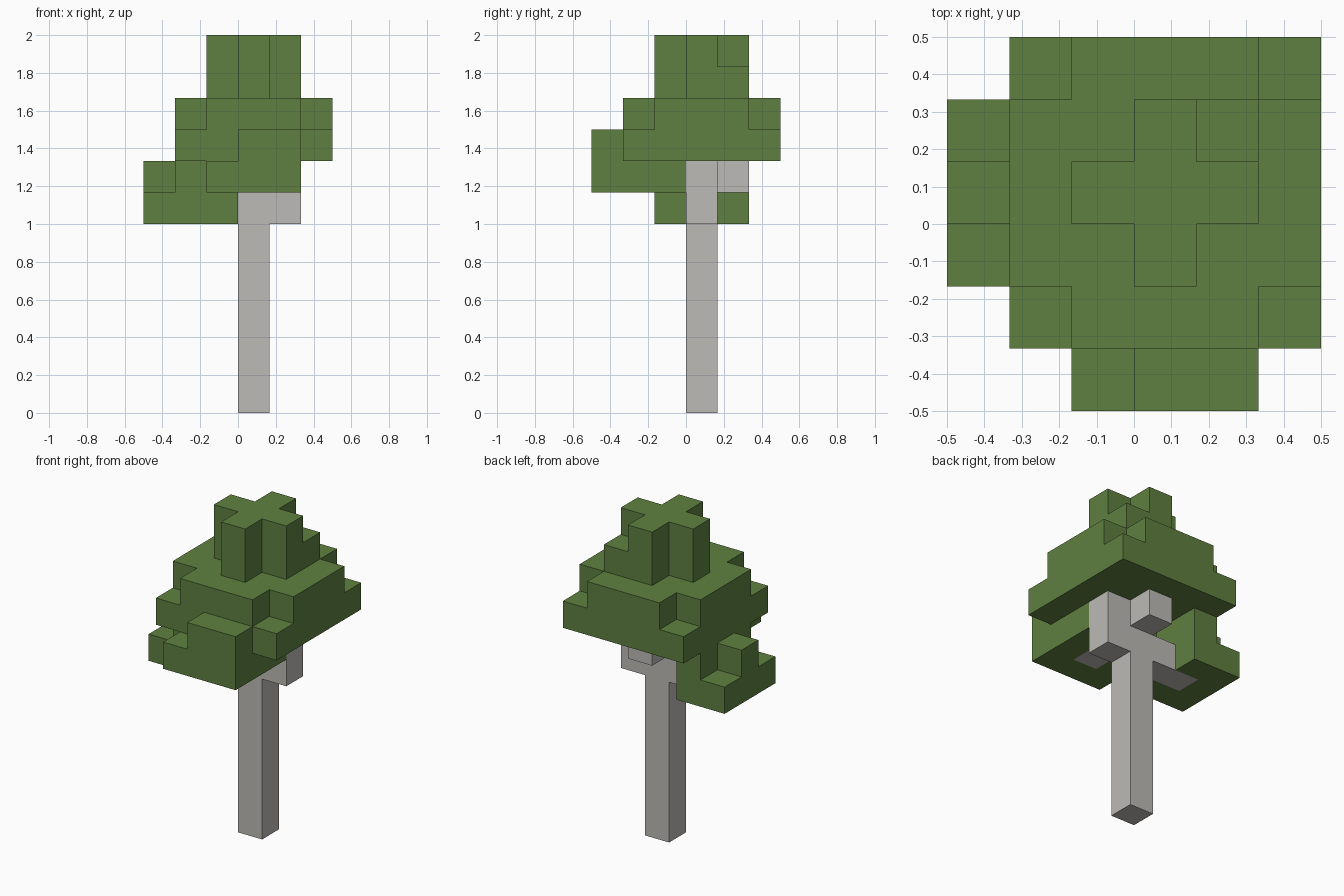
import bpy
import bmesh
from mathutils import Vector

if "Cube" in bpy.data.objects:
    bpy.data.objects.remove(bpy.data.objects["Cube"], do_unlink=True)

UNIT = 1 / 6                      # edge of one block
ORIGIN = Vector((-0.5, -0.5, 0))


def make_material(name, colour):
    mat = bpy.data.materials.new(name)
    mat.use_nodes = True
    mat.diffuse_color = (*colour, 1)
    mat.node_tree.nodes["Principled BSDF"].inputs["Base Color"].default_value = (*colour, 1)
    return mat


bark = make_material("grey bark", (0.51, 0.493, 0.465))
leaf = make_material("leaf green", (0.114, 0.216, 0.051))


def box(x, y, z):
    """Block cells inside inclusive index ranges."""
    return {(i, j, k)
            for i in range(x[0], x[1] + 1)
            for j in range(y[0], y[1] + 1)
            for k in range(z[0], z[1] + 1)}


def cross(z):
    """Plus-shaped column around the trunk axis."""
    return box((2, 4), (3, 3), z) | box((3, 3), (2, 4), z)


# Earlier parts win where ranges overlap
parts = [
    ("trunk", bark, box((3, 3), (3, 3), (0, 7))),
    ("left_branch", bark, box((4, 4), (3, 3), (6, 7))),
    ("back_branch", bark, box((3, 3), (4, 4), (7, 7))),
    ("right_branch", bark, box((1, 2), (3, 3), (6, 6))),
    ("front_branch", bark, box((3, 3), (1, 2), (7, 7))),
    # Leaf clump around the end of the right branch
    ("right_foliage", leaf,
     box((0, 1), (2, 4), (6, 6)) | box((2, 2), (2, 2), (6, 6))
     | box((1, 1), (2, 4), (7, 7)) | box((0, 0), (3, 3), (7, 7))),
    # Leaf clump around the end of the front branch
    ("front_foliage", leaf,
     box((2, 4), (0, 2), (7, 7)) | box((3, 4), (0, 0), (8, 8))),
    # Wide canopy: full square below, corners removed above
    ("canopy", leaf,
     box((1, 5), (1, 5), (8, 8))
     | box((2, 4), (1, 5), (9, 9)) | box((1, 5), (2, 4), (9, 9))),
    ("crown", leaf, cross((10, 11)) | box((4, 4), (4, 4), (10, 10))),
]

filled = set().union(*(cells for _, _, cells in parts))


def build_part(name, mat, cells):
    """Make one object from the outward faces of its blocks."""
    bm = bmesh.new()
    for cell in sorted(cells):
        centre = Vector(cell) + Vector((0.5, 0.5, 0.5))
        for axis in range(3):
            for sign in (-1, 1):
                step = Vector((0, 0, 0))
                step[axis] = sign
                if tuple(int(c) for c in Vector(cell) + step) in filled:
                    continue
                u = Vector((0, 0, 0))
                u[(axis + 1) % 3] = 0.5
                v = step.cross(u)
                mid = centre + step / 2
                corners = (mid - u - v, mid + u - v, mid + u + v, mid - u + v)
                bm.faces.new([bm.verts.new(ORIGIN + c * UNIT) for c in corners])
    bmesh.ops.remove_doubles(bm, verts=bm.verts[:], dist=0.001)
    mesh = bpy.data.meshes.new(name)
    bm.to_mesh(mesh)
    bm.free()
    mesh.materials.append(mat)
    bpy.context.collection.objects.link(bpy.data.objects.new(name, mesh))


taken = set()
for name, mat, cells in parts:
    build_part(name, mat, cells - taken)
    taken |= cells
